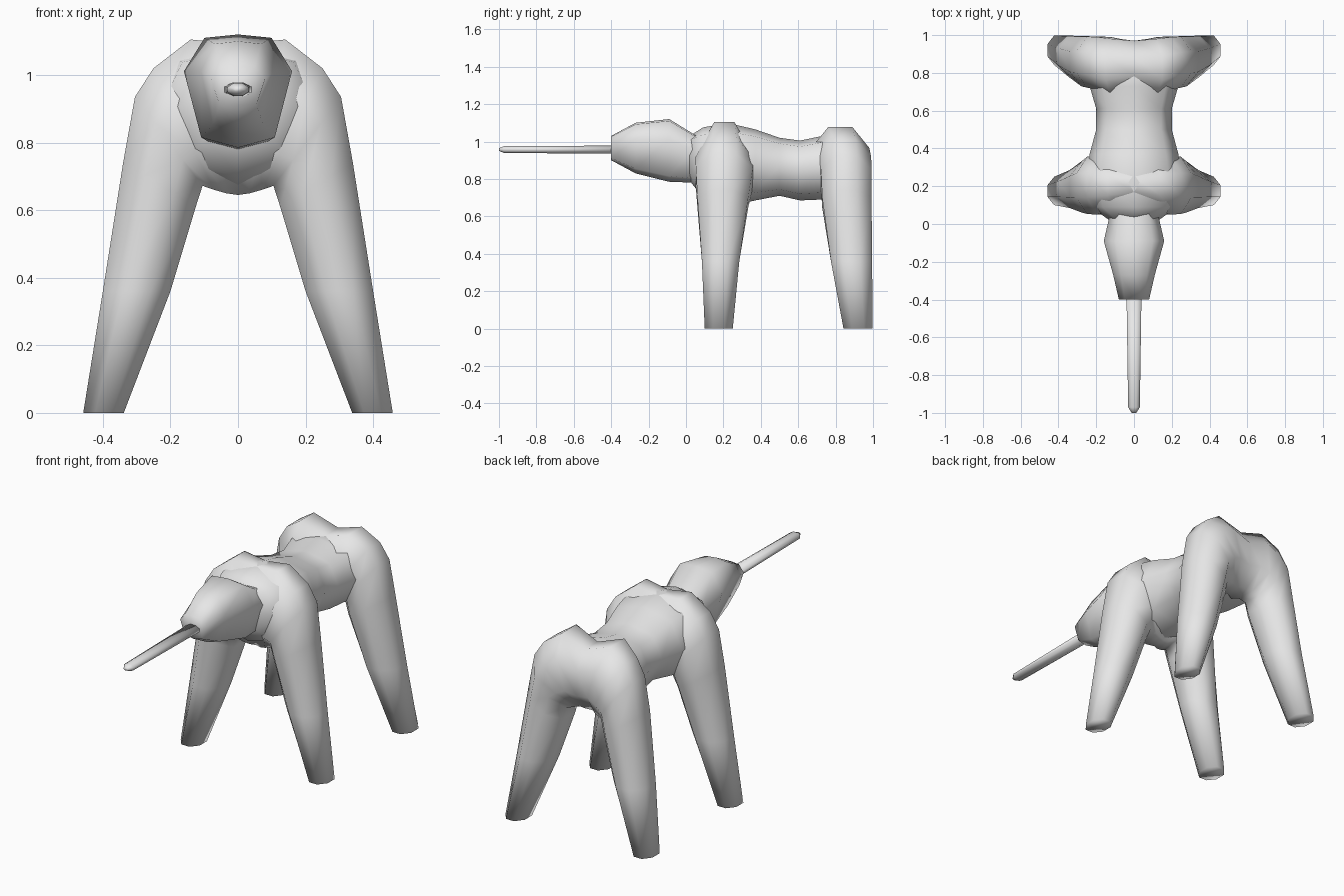
import bpy, bmesh, math

cube = bpy.data.objects.get("Cube")
if cube:
    bpy.data.objects.remove(cube, do_unlink=True)

# One plain grey for everything
grey = bpy.data.materials.new("plain_grey")
grey.use_nodes = True
grey.diffuse_color = (0.8, 0.8, 0.8, 1)
grey.node_tree.nodes["Principled BSDF"].inputs["Base Color"].default_value = (0.8, 0.8, 0.8, 1)


def both_sides(right_half):
    """Close a half cross-section with its mirror image and two middle points."""
    return [(0, -1)] + right_half + [(0, 1)] + [(-x, z) for x, z in reversed(right_half)]


# Cross-sections in a unit square: octagon on a flat, keeled head, rounded torso
OCTAGON = [(math.cos(a) / math.cos(math.pi / 8), math.sin(a) / math.cos(math.pi / 8))
           for a in [math.pi / 8 + i * math.pi / 4 for i in range(8)]]
KEELED = both_sides([(0.68, -0.82), (1, 0.35), (0.62, 0.94)])
ROUNDED = both_sides([(0.72, -0.78), (1, 0.05), (0.72, 0.8)])


def loft(name, profile, rings, place):
    """Skin rings of profile points; place() turns (ring, u, v) into a point."""
    bm = bmesh.new()
    loops = [[bm.verts.new(place(r, u, v)) for u, v in profile] for r in rings]
    n = len(profile)
    for a, b in zip(loops, loops[1:]):
        for i in range(n):
            j = (i + 1) % n
            bm.faces.new((a[i], a[j], b[j], b[i]))
    bm.faces.new(loops[0])
    bm.faces.new(loops[-1])
    bmesh.ops.recalc_face_normals(bm, faces=bm.faces)
    for f in bm.faces:
        f.smooth = True
    mesh = bpy.data.meshes.new(name)
    bm.to_mesh(mesh)
    bm.free()
    mesh.materials.append(grey)
    obj = bpy.data.objects.new(name, mesh)
    bpy.context.collection.objects.link(obj)


def along_y(ring, u, v):
    y, width, low, high = ring
    return (u * width, y, (low + high) / 2 + v * (high - low) / 2)


def across_arch(ring, u, v):
    outer_x, outer_z, inner_x, inner_z, y, depth = ring
    t = (u + 1) / 2
    return (inner_x + t * (outer_x - inner_x), y + v * depth,
            inner_z + t * (outer_z - inner_z))


# Torso: y, half width, bottom, top
loft("torso", ROUNDED, [
    (0.02, 0.13, 0.79, 1.03),
    (0.09, 0.23, 0.70, 1.075),
    (0.22, 0.26, 0.65, 1.10),
    (0.37, 0.235, 0.685, 1.065),
    (0.50, 0.20, 0.71, 1.02),
    (0.61, 0.20, 0.685, 1.005),
    (0.73, 0.235, 0.69, 1.03),
    (0.84, 0.24, 0.71, 1.02),
    (0.92, 0.13, 0.78, 0.97)], along_y)

# Head, running back into the chest
loft("head", KEELED, [
    (-0.40, 0.08, 0.90, 1.03),
    (-0.27, 0.11, 0.83, 1.10),
    (-0.09, 0.16, 0.785, 1.12),
    (0.04, 0.13, 0.78, 1.04),
    (0.12, 0.13, 0.77, 1.04)], along_y)

# Long thin snout with a blunt tip
loft("snout", OCTAGON, [
    (-0.35, 0.04, 0.936, 0.978),
    (-0.97, 0.031, 0.938, 0.976),
    (-1.0, 0.012, 0.95, 0.964)], along_y)

# Each pair of legs is one arch from foot, over the shoulders, to the other foot:
# outer x, outer z, inner x, inner z, centre y, half depth
FRONT = [(0.458, 0, 0.338, 0, 0.175, 0.075),
         (0.40, 0.36, 0.20, 0.36, 0.185, 0.10),
         (0.34, 0.74, 0.125, 0.61, 0.197, 0.136),
         (0.305, 0.935, 0.105, 0.672, 0.205, 0.152),
         (0.25, 1.02, 0.07, 0.66, 0.205, 0.155),
         (0.14, 1.105, 0.035, 0.65, 0.205, 0.13),
         (0, 1.09, 0, 0.645, 0.21, 0.10)]
HIND = [(0.458, 0, 0.338, 0, 0.92, 0.078),
        (0.40, 0.36, 0.20, 0.36, 0.885, 0.11),
        (0.34, 0.74, 0.125, 0.61, 0.86, 0.132),
        (0.305, 0.925, 0.11, 0.675, 0.857, 0.135),
        (0.25, 1.01, 0.07, 0.69, 0.85, 0.14),
        (0.15, 1.078, 0.04, 0.695, 0.825, 0.155),
        (0, 1.03, 0, 0.695, 0.84, 0.13)]
for name, rings in (("front_legs", FRONT), ("hind_legs", HIND)):
    mirrored = [(-r[0], r[1], -r[2], *r[3:]) for r in rings[-2::-1]]
    loft(name, OCTAGON, rings + mirrored, across_arch)
